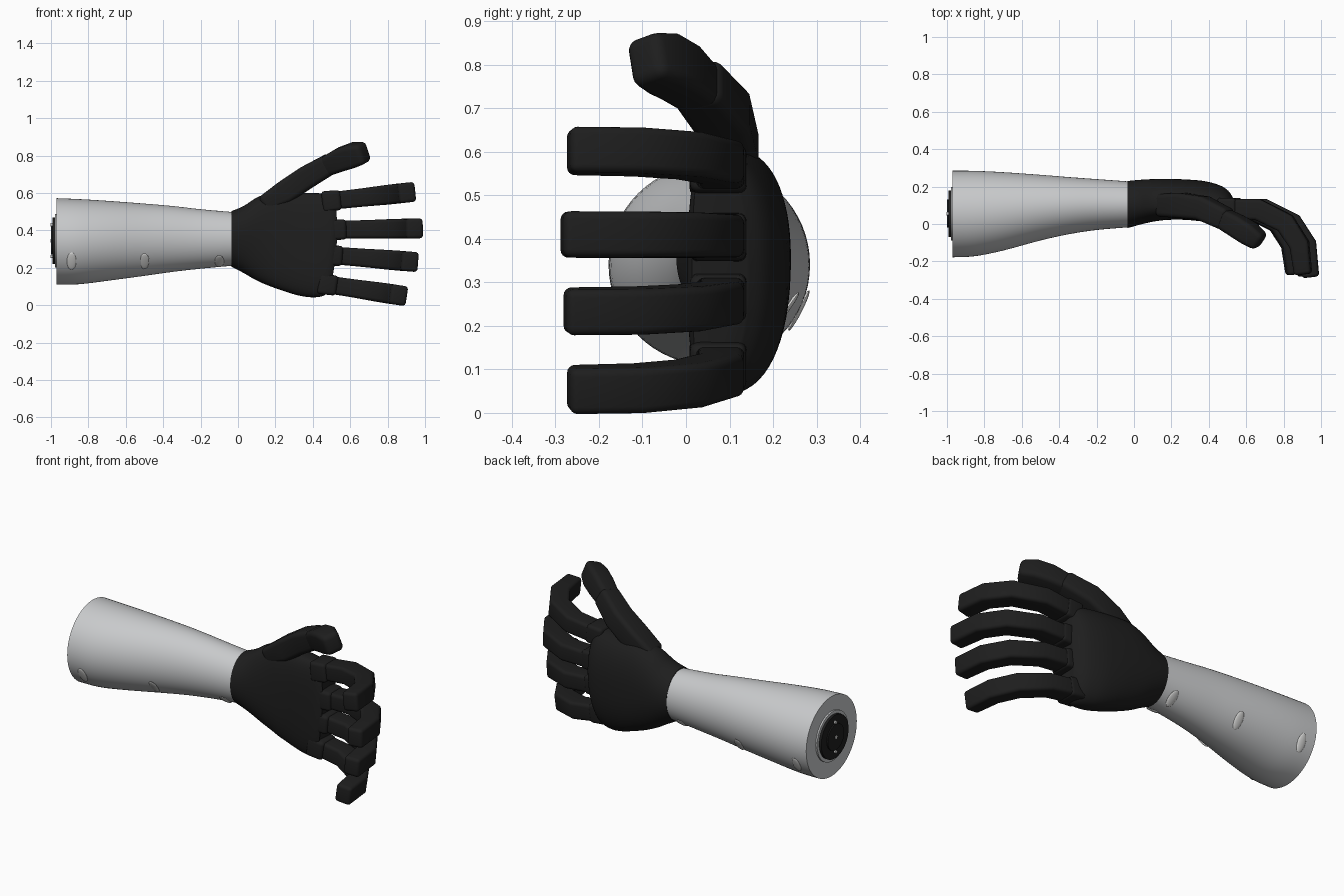
import bpy, bmesh
from math import sin, cos, pi, asin, radians
from mathutils import Vector, Matrix

if "Cube" in bpy.data.objects:
    bpy.data.objects.remove(bpy.data.objects["Cube"])


def material(name, rgb, rough=0.5):
    m = bpy.data.materials.new(name)
    m.use_nodes = True
    m.diffuse_color = (*rgb, 1)
    bsdf = m.node_tree.nodes["Principled BSDF"]
    bsdf.inputs["Base Color"].default_value = (*rgb, 1)
    bsdf.inputs["Roughness"].default_value = rough
    return m


BLACK = material("matte black", (0.013, 0.013, 0.013))
SHELL = material("light grey", (0.58, 0.59, 0.6))
PALE = material("pale grey", (0.7, 0.7, 0.69))


def finish(name, bm, mat, angle=40):
    bmesh.ops.recalc_face_normals(bm, faces=bm.faces)
    mesh = bpy.data.meshes.new(name)
    bm.to_mesh(mesh)
    bm.free()
    mesh.materials.append(mat)
    ob = bpy.data.objects.new(name, mesh)
    bpy.context.collection.objects.link(ob)
    bpy.ops.object.select_all(action='DESELECT')
    ob.select_set(True)
    bpy.context.view_layer.objects.active = ob
    bpy.ops.object.shade_smooth_by_angle(angle=radians(angle))
    return ob


def loft(rings):
    """Skin a list of point rings and cap both ends."""
    bm = bmesh.new()
    rows = [[bm.verts.new(p) for p in ring] for ring in rings]
    n = len(rows[0])
    for a, b in zip(rows, rows[1:]):
        for i in range(n):
            bm.faces.new((a[i], a[(i + 1) % n], b[(i + 1) % n], b[i]))
    bm.faces.new(rows[0])
    bm.faces.new(rows[-1])
    return bm


def smooth_sections(pts, steps=4):
    """Catmull-Rom interpolation through section tuples."""
    pts = [Vector(p) for p in pts]
    out = []
    for i in range(len(pts) - 1):
        a, b, c, d = pts[max(i - 1, 0)], pts[i], pts[i + 1], pts[min(i + 2, len(pts) - 1)]
        for k in range(steps):
            t = k / steps
            out.append(b + (c - a) * (t / 2) + (2 * a - 5 * b + 4 * c - d) * (t * t / 2)
                       + (3 * b - a - 3 * c + d) * (t ** 3 / 2))
    return out + [pts[-1]]


def power(v, e):
    return abs(v) ** e * (1 if v >= 0 else -1)


# Forearm shell: x, y min, y max, z min, z max
arm = smooth_sections([
    (-0.97, -0.178, 0.285, 0.11, 0.572), (-0.85, -0.172, 0.284, 0.112, 0.567),
    (-0.70, -0.142, 0.277, 0.130, 0.558), (-0.50, -0.088, 0.263, 0.157, 0.543),
    (-0.35, -0.055, 0.251, 0.178, 0.530), (-0.20, -0.032, 0.240, 0.195, 0.513),
    (-0.02, -0.017, 0.227, 0.212, 0.497)])
rings = []
for x, y0, y1, z0, z1 in arm:
    rings.append([(x, (y0 + y1) / 2 + (y1 - y0) / 2 * cos(t), (z0 + z1) / 2 + (z1 - z0) / 2 * sin(t))
                  for t in (2 * pi * i / 64 for i in range(64))])
finish("forearm_shell", loft(rings), SHELL)

# Oval insets along the lower front and lower back of the forearm
for row, side in (("front", -1), ("back", 1)):
    for n, x in enumerate((-0.89, -0.5, -0.1)):
        _, y0, y1, z0, z1 = min(arm, key=lambda s: abs(s[0] - x))
        ry, rz = (y1 - y0) / 2, (z1 - z0) / 2
        t = asin((0.235 - (z0 + z1) / 2) / rz)
        normal = Vector((0, side * cos(t), sin(t)))
        across = Vector((0, -side * sin(t), cos(t)))
        place = Vector((x, (y0 + y1) / 2 + side * ry * cos(t), 0.235))
        m = Matrix((Vector((0.025, 0, 0)), across * 0.052, normal * 0.007)).transposed().to_4x4()
        bm = bmesh.new()
        bmesh.ops.create_uvsphere(bm, u_segments=24, v_segments=12, radius=1,
                                  matrix=Matrix.Translation(place) @ m)
        finish(f"{row}_inset_{n + 1}", bm, PALE)


def disc(name, x0, x1, y, z, r, mat):
    bm = bmesh.new()
    m = Matrix.Translation(((x0 + x1) / 2, y, z)) @ Matrix.Rotation(pi / 2, 4, 'Y')
    bmesh.ops.create_cone(bm, cap_ends=True, segments=48, radius1=r, radius2=r, depth=x1 - x0, matrix=m)
    finish(name, bm, mat)


# Coupling on the elbow end
disc("coupling_rim", -0.979, -0.96, 0.055, 0.345, 0.143, SHELL)
disc("coupling_plate", -0.993, -0.96, 0.055, 0.345, 0.125, BLACK)
disc("coupling_hub", -1.0, -0.98, 0.055, 0.345, 0.075, BLACK)
for n, (dy, dz) in enumerate(((0, 0.085), (0, 0), (0, -0.085))):
    disc(f"coupling_screw_{n + 1}", -1.002, -0.98, 0.055 + dy, 0.345 + dz, 0.009, PALE)

# Palm: x, y min, y max, z min, z max, with an arched back and a flatter front
palm = smooth_sections([
    (-0.035, -0.022, 0.230, 0.206, 0.503), (0.03, -0.004, 0.236, 0.172, 0.530),
    (0.10, 0.012, 0.240, 0.132, 0.575), (0.18, 0.022, 0.241, 0.098, 0.602),
    (0.28, 0.022, 0.238, 0.066, 0.602), (0.38, 0.012, 0.229, 0.047, 0.600),
    (0.46, 0.004, 0.207, 0.042, 0.598), (0.505, 0.004, 0.178, 0.050, 0.594),
    (0.53, 0.014, 0.140, 0.075, 0.575)])
rings = []
for x, y0, y1, z0, z1 in palm:
    f = min(max((x + 0.03) / 0.25, 0), 1)
    mid = (y0 + y1) / 2 - 0.02 * f
    ring = []
    for i in range(64):
        c, s = cos(2 * pi * i / 64), sin(2 * pi * i / 64)
        e = 1 - (0.12 if c > 0 else 0.5) * f
        y = mid + power(c, e) * ((y1 - mid) if c > 0 else (mid - y0))
        z = (z0 + z1) / 2 + power(s, 1 - 0.15 * f) * (z1 - z0) / 2
        bend = 0.4 * (z - 0.4) ** 2 * min(max((x - 0.25) / 0.2, 0), 1)
        ring.append((x - bend, y, z))
    rings.append(ring)
finish("palm", loft(rings), BLACK)


def digit(name, path, side, sizes, bevel=0.018):
    """Rounded box swept along a path; sizes are half width, half thickness."""
    path = [Vector(p) for p in path]
    rings = []
    for i, p in enumerate(path):
        d = Vector()
        if i:
            d += (p - path[i - 1]).normalized()
        if i < len(path) - 1:
            d += (path[i + 1] - p).normalized()
        d.normalize()
        wide = (side - d * side.dot(d)).normalized()
        thick = d.cross(wide)
        w, t = sizes[i]
        rings.append([p + wide * w * a + thick * t * b for a, b in ((1, 1), (1, -1), (-1, -1), (-1, 1))])
    bm = loft(rings)
    bmesh.ops.recalc_face_normals(bm, faces=bm.faces)
    sharp = [e for e in bm.edges if e.calc_face_angle(0) > 0.8]
    bmesh.ops.bevel(bm, geom=sharp, offset=bevel, segments=4, profile=0.5, affect='EDGES', clamp_overlap=True)
    finish(name, bm, BLACK, 35)


# Fingers: root x, root z, sideways slope, length, tip y
fingers = {
    "index": (0.45, 0.552, 0.11, 0.455, -0.27),
    "middle": (0.48, 0.403, 0.015, 0.465, -0.285),
    "ring": (0.46, 0.270, -0.08, 0.460, -0.278),
    "little": (0.43, 0.118, -0.15, 0.430, -0.27)}
for name, (x, z, slope, length, tip) in fingers.items():
    curl = ((0, 0.08), (0.47, 0.077), (0.79, 0.005), (0.955, -0.11), (1, tip))
    path = [(x + s * length, y, z + slope * s * length) for s, y in curl]
    side = Vector((-slope, 0, 1)).normalized()
    digit(f"{name}_finger", path, side,
          ((0.046, 0.055), (0.049, 0.057), (0.052, 0.055), (0.053, 0.052), (0.053, 0.045)))
    ends = [(x + dx, 0.074, z + slope * dx) for dx in (0, 0.1)]
    digit(f"{name}_knuckle", ends, side, ((0.057, 0.066), (0.053, 0.064)))

# Thumb: base, joint and tip
lean = Vector((-0.5, 0, 0.87))
digit("thumb_base", ((0.13, 0.10, 0.535), (0.25, 0.10, 0.605), (0.37, 0.085, 0.685), (0.50, 0.022, 0.760)),
      lean, ((0.045, 0.06), (0.062, 0.067), (0.062, 0.064), (0.056, 0.058)), 0.025)
digit("thumb_tip", ((0.45, 0.045, 0.733), (0.55, -0.01, 0.78), (0.615, -0.05, 0.802), (0.68, -0.098, 0.815)),
      lean, ((0.05, 0.052), (0.062, 0.058), (0.064, 0.058), (0.054, 0.046)), 0.025)
